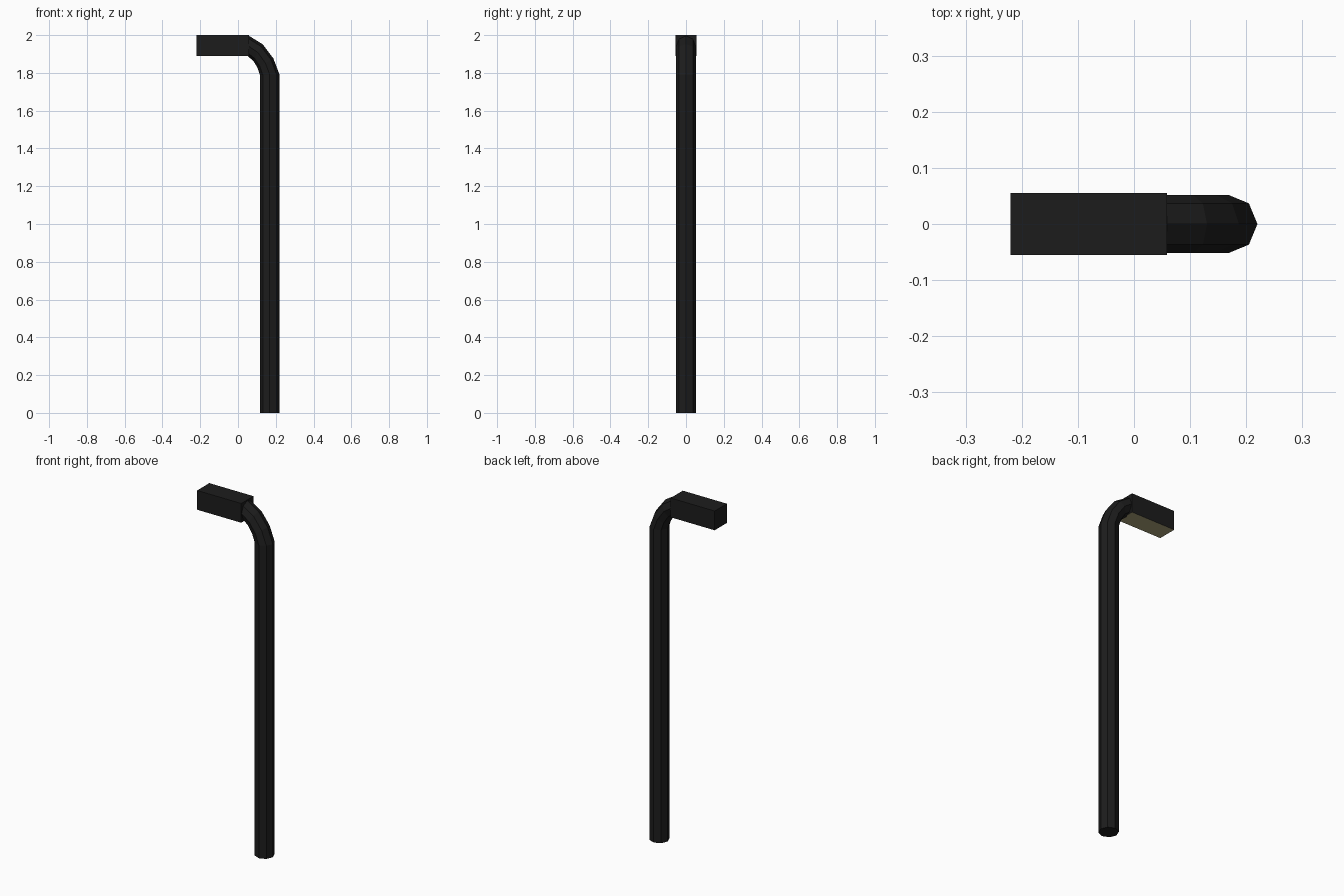
import bpy, bmesh, math
from mathutils import Vector

if "Cube" in bpy.data.objects:
    bpy.data.objects.remove(bpy.data.objects["Cube"])


def material(name, rgb):
    m = bpy.data.materials.new(name)
    m.diffuse_color = (*rgb, 1)
    m.use_nodes = True
    m.node_tree.nodes["Principled BSDF"].inputs["Base Color"].default_value = m.diffuse_color
    return m


black = material("black_metal", (0.012, 0.012, 0.012))
glow = material("lamp_panel", (0.42, 0.38, 0.2))


def finish(name, bm, *mats):
    bmesh.ops.recalc_face_normals(bm, faces=bm.faces)
    me = bpy.data.meshes.new(name)
    bm.to_mesh(me)
    bm.free()
    for m in mats:
        me.materials.append(m)
    ob = bpy.data.objects.new(name, me)
    bpy.context.collection.objects.link(ob)
    return ob


def tube(name, sections, half_width=0.052, sides=8):
    """Skin octagonal rings, each given by its outer and inner (x, z) points."""
    bm = bmesh.new()
    rings = []
    for outer, inner in sections:
        o = Vector((outer[0], 0, outer[1]))
        i = Vector((inner[0], 0, inner[1]))
        centre, arm = (o + i) / 2, (o - i) / 2
        ring = []
        for k in range(sides):
            a = 2 * math.pi * k / sides
            ring.append(bm.verts.new(centre + arm * math.cos(a)
                                     + Vector((0, half_width * math.sin(a), 0))))
        rings.append(ring)
    for r, s in zip(rings, rings[1:]):
        for k in range(sides):
            n = (k + 1) % sides
            bm.faces.new((r[k], r[n], s[n], s[k]))
    bm.faces.new(rings[0])
    bm.faces.new(rings[-1])
    return finish(name, bm, black)


# Octagonal post that bends over into the lamp head
tube("lamp_post", [
    ((0.22, 0), (0.116, 0)),
    ((0.22, 1.79), (0.116, 1.79)),
    ((0.187, 1.877), (0.103, 1.828)),
    ((0.13, 1.952), (0.08, 1.865)),
    ((0.055, 1.998), (0.046, 1.893)),
])

# Box lamp head with a light panel as its underside
bm = bmesh.new()
bmesh.ops.create_cube(bm, size=1)
bmesh.ops.scale(bm, vec=(0.279, 0.11, 0.11), verts=bm.verts)
bmesh.ops.translate(bm, vec=(-0.0805, 0, 1.945), verts=bm.verts)
for f in bm.faces:
    f.normal_update()
    if f.normal.z < -0.5:
        f.material_index = 1
finish("lamp_head", bm, black, glow)
